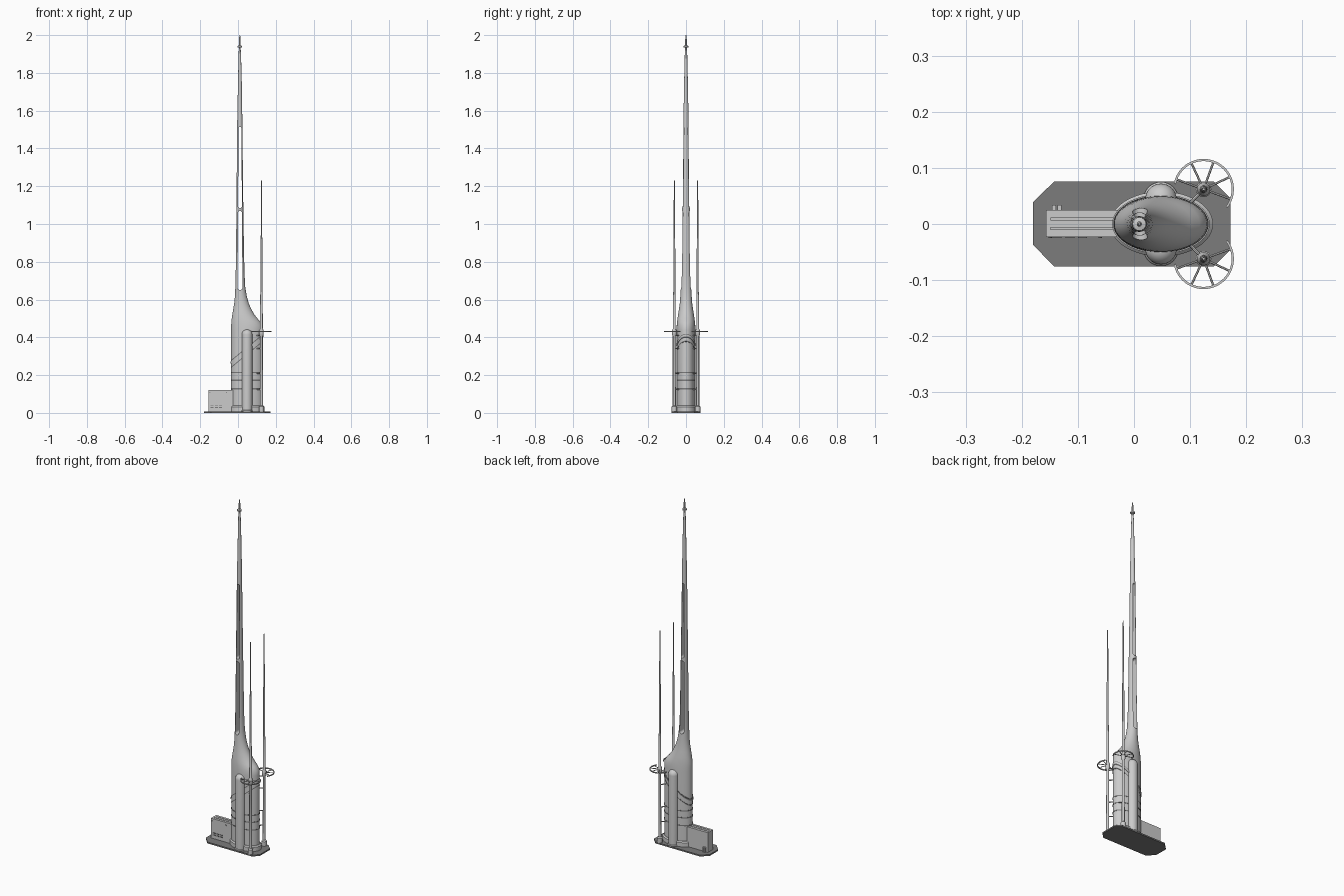
import bpy, bmesh, math
from mathutils import Vector

if "Cube" in bpy.data.objects:
    bpy.data.objects.remove(bpy.data.objects["Cube"])


def material(name, v):
    m = bpy.data.materials.new(name)
    m.diffuse_color = (v, v, v, 1)
    m.use_nodes = True
    m.node_tree.nodes["Principled BSDF"].inputs["Base Color"].default_value = m.diffuse_color
    return m


LIGHT = material("light grey", 0.60)
DARK = material("dark grey", 0.20)


def make(name, verts, faces, mat, angle=35):
    me = bpy.data.meshes.new(name)
    me.from_pydata([tuple(v) for v in verts], [], faces)
    bm = bmesh.new()
    bm.from_mesh(me)
    bmesh.ops.recalc_face_normals(bm, faces=bm.faces)
    bm.to_mesh(me)
    bm.free()
    ob = bpy.data.objects.new(name, me)
    bpy.context.collection.objects.link(ob)
    me.materials.append(mat)
    smooth(ob, angle)
    return ob


def smooth(ob, angle=35):
    bpy.ops.object.select_all(action='DESELECT')
    ob.select_set(True)
    bpy.context.view_layer.objects.active = ob
    bpy.ops.object.shade_smooth_by_angle(angle=math.radians(angle))


def skin(name, rings, mat, closed=False, angle=35):
    """Bridge equal vertex rings; cap the ends or close the loop."""
    n, k = len(rings[0]), len(rings)
    verts = [v for r in rings for v in r]
    faces = [(i * n + j, i * n + (j + 1) % n, (i + 1) % k * n + (j + 1) % n, (i + 1) % k * n + j)
             for i in range(k if closed else k - 1) for j in range(n)]
    if not closed:
        faces += [tuple(range(n)), tuple(range((k - 1) * n, k * n))]
    return make(name, verts, faces, mat, angle)


def oval(cx, cy, rx, ry, z, n=48):
    return [(cx + rx * math.cos(2 * math.pi * i / n), cy + ry * math.sin(2 * math.pi * i / n), z)
            for i in range(n)]


def lathe(name, cx, cy, profile, mat, n=16):
    return skin(name, [oval(cx, cy, r, r, z, n) for r, z in profile], mat)


def rod(name, a, b, r, mat, n=8):
    a, b = Vector(a), Vector(b)
    q = (b - a).to_track_quat('Z', 'Y')
    rings = [[p + q @ Vector(v) for v in oval(0, 0, r, r, 0, n)] for p in (a, b)]
    return skin(name, rings, mat)


def box(name, x0, x1, y0, y1, z0, z1, mat):
    rings = [[(x0, y0, z), (x1, y0, z), (x1, y1, z), (x0, y1, z)] for z in (z0, z1)]
    return skin(name, rings, mat)


def cut(ob, cutter):
    bpy.context.view_layer.objects.active = ob
    m = ob.modifiers.new("cut", 'BOOLEAN')
    m.operation, m.solver, m.object = 'DIFFERENCE', 'EXACT', cutter
    bpy.ops.object.modifier_apply(modifier=m.name)
    bpy.data.objects.remove(cutter)


# Base plate with clipped corners
plan = [(-.18, -.037), (-.142, -.076), (.142, -.076), (.172, -.046),
        (.172, .046), (.142, .076), (-.142, .076), (-.18, .039)]
skin("base_plate", [[(x, y, z) for x, y in plan] for z in (0, .008)], DARK)

# Tower body flowing into the spire: z, left x, right x, half depth
sections = [(.004, -.036, .132, .05), (.44, -.036, .132, .05), (.465, -.036, .130, .049),
            (.485, -.035, .117, .047), (.50, -.033, .103, .045), (.52, -.030, .087, .042),
            (.55, -.025, .070, .037), (.58, -.020, .057, .033), (.62, -.016, .046, .030),
            (.67, -.014, .038, .0275), (.75, -.012, .034, .025), (.9, -.010, .031, .023),
            (1.1, -.008, .028, .0205), (1.35, -.006, .025, .0165), (1.55, -.004, .023, .0135),
            (1.75, .000, .020, .010), (1.90, .003, .016, .0065), (1.93, .005, .014, .0045)]
tower = skin("tower_and_spire",
             [oval((l + r) / 2, 0, (r - l) / 2, d, z) for z, l, r, d in sections], LIGHT)

# Two tall round-ended openings through the spire, parted by a bridge
for z0, z1, w0, w1 in ((.65, 1.07, .013, .0105), (1.085, 1.515, .0105, .007)):
    shape = []
    for cz, w, start in ((z1 - w1, w1, 0), (z0 + w0, w0, math.pi)):
        shape += [(.0105 + w * math.cos(start + math.pi * i / 10),
                   cz + w * math.sin(start + math.pi * i / 10)) for i in range(11)]
    cutter = skin("slot_cutter", [[(x, y, z) for x, z in shape] for y in (-.1, .1)], LIGHT)
    cut(tower, cutter)
smooth(tower, 30)

# Spire tip with a small disc
lathe("spire_tip", .0095, 0, [(.0045, 1.92), (.0045, 1.933), (.012, 1.935), (.012, 1.943),
                              (.0045, 1.945), (.0045, 1.975), (.002, 2.0)], LIGHT)

# Foot collar
skin("foot_collar", [oval(.049, 0, .092, .058, .006), oval(.049, 0, .092, .058, .032),
                     oval(.049, 0, .086, .052, .038)], LIGHT)


# Bands around the body, level or slanted
def band(name, z0, slope, h, grow, mat):
    e = [oval(.048, 0, .084 + g, .05 + g, 0) for g in (-.003, grow)]
    corners = ((0, 0), (1, 0), (1, h), (0, h))
    loops = [[(e[k][i][0], e[k][i][1], z0 + slope * e[k][i][0] + dz) for k, dz in corners]
             for i in range(48)]
    skin(name, loops, mat, closed=True)


for z in (.125, .17, .21):
    band("level_band", z, 0, .006, .001, DARK)
band("slanted_rim", .292, .82, .012, .003, LIGHT)
band("slanted_groove_upper", .304, .82, .006, .001, DARK)
band("slanted_groove_lower", .268, .82, .006, .001, DARK)

for s in (-1, 1):
    # Domed side columns
    dome = [(.028 * math.cos(a * math.pi / 16), .414 + .028 * math.sin(a * math.pi / 16))
            for a in range(8)]
    lathe("side_column", .048, s * .044, [(.028, .004)] + dome + [(.001, .442)], LIGHT, 32)
    lathe("column_foot", .048, s * .044, [(.031, .006), (.031, .012), (.028, .016)], LIGHT, 32)

    # Slender mast
    px, py = .124, s * .062
    lathe("mast", px, py, [(.014, .006), (.014, .034), (.008, .04), (.007, .405), (.012, .415),
                           (.012, .436), (.0075, .445), (.0065, .62), (.0055, .64),
                           (.005, .92), (.0035, .94), (.0025, 1.23)], LIGHT)

    # Struts fixing the mast to the body
    for z in (.125, .21, .34, .41):
        rod("mast_strut", (px, py, z), (.098, s * .035, z), .003, LIGHT)

    # Open ring platform with spokes
    R, c0, c1 = .054, -38, 170
    loops = []
    for i in range(41):
        a = math.radians(c0 + (c1 - c0) * i / 40)
        loops.append([(px + r * math.cos(a), py + s * r * math.sin(a), z)
                      for r, z in ((R - .004, .427), (R, .427), (R, .433), (R - .004, .433))])
    skin("ring_platform", loops, LIGHT)
    for deg in range(-20, 161, 45):
        a = math.radians(deg)
        rod("ring_spoke", (px, py, .43),
            (px + (R - .002) * math.cos(a), py + s * (R - .002) * math.sin(a), .43),
            .002, LIGHT, 6)

# Low annex wing with long grooves in its top
annex = box("annex_wing", -.157, -.02, -.023, .025, .004, .122, LIGHT)
for y in (-.008, .009):
    cut(annex, box("groove_cutter", -.149, -.034, y - .002, y + .002, .09, .2, LIGHT))
smooth(annex)

# Annex vents, corner studs and rear pipe boxes
for z in (.027, .038):
    for x in (-.145, -.122, -.10):
        box("annex_vent", x, x + .016, -.025, -.022, z, z + .005, DARK)
for x in (-.149, -.06):
    rod("annex_stud", (x, -.025, .107), (x, -.022, .107), .003, DARK)
for x in (-.146, -.136):
    box("rear_box", x, x + .007, .024, .034, .008, .035, LIGHT)
